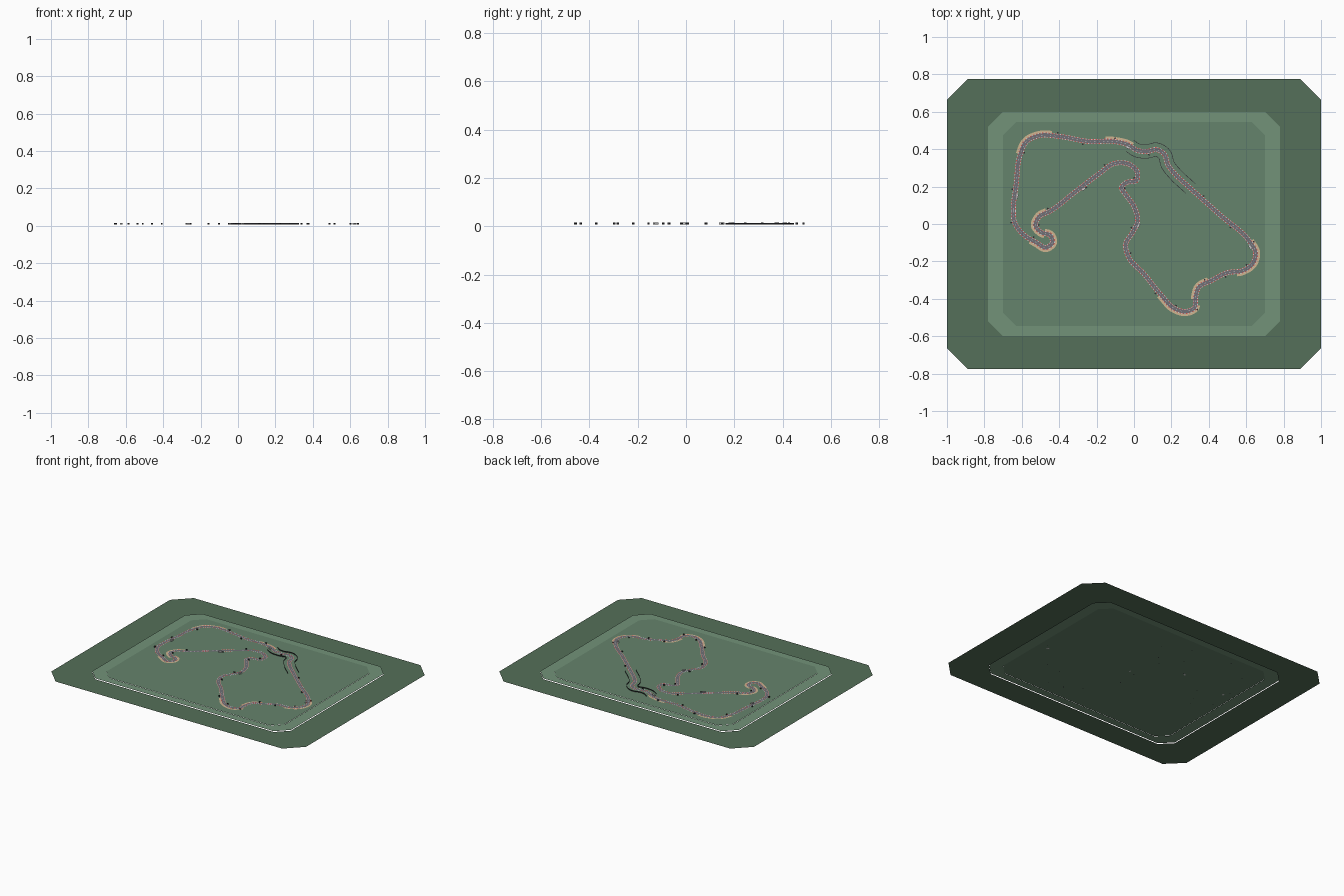
import bpy, bmesh, math
from mathutils import Vector

if "Cube" in bpy.data.objects:
    bpy.data.objects.remove(bpy.data.objects["Cube"])

# circuit centreline control points, clockwise from the left straight
P = [Vector(p) for p in [
    (-.645, .078), (-.63, .21), (-.608, .372), (-.576, .44), (-.506, .473), (-.4, .468),
    (-.238, .441), (-.104, .441), (-.035, .425), (.019, .393), (.072, .388), (.12, .398),
    (.163, .372), (.18, .318), (.217, .27), (.297, .195), (.458, .05), (.618, -.094),
    (.65, -.152), (.635, -.211), (.581, -.249), (.5, -.26), (.415, -.302), (.345, -.34),
    (.329, -.393), (.324, -.447), (.276, -.468), (.217, -.452), (.147, -.382), (.056, -.27),
    (-.03, -.174), (-.045, -.11), (-.008, -.045), (.019, .013), (-.003, .099), (-.045, .158),
    (-.067, .195), (-.04, .222), (.013, .233), (.019, .275), (-.024, .318), (-.104, .324),
    (-.185, .27), (-.319, .168), (-.452, .067), (-.506, .04), (-.527, -.008), (-.495, -.045),
    (-.447, -.061), (-.436, -.099), (-.469, -.126), (-.522, -.099), (-.597, -.051), (-.64, .013)]]
N = len(P)


def slope(i):
    a, b, c = P[i - 1], P[i % N], P[(i + 1) % N]
    d0, d1 = (b - a).length, (c - b).length
    return ((c - b) / d1 * d0 + (b - a) / d0 * d1) / (d0 + d1)


def point(t):
    i = int(t) % N
    u = t - int(t)
    a, b = P[i], P[(i + 1) % N]
    d = (b - a).length
    return (a * (2*u**3 - 3*u*u + 1) + slope(i) * d * (u**3 - 2*u*u + u)
            + b * (3*u*u - 2*u**3) + slope((i + 1) % N) * d * (u**3 - u*u))


def frame(t):
    t %= N
    tangent = (point((t + .02) % N) - point((t - .02) % N)).normalized()
    return point(t), Vector((-tangent.y, tangent.x))


# evenly spaced stations round the lap
ts = []
for i in range(N):
    n = max(2, round((P[(i + 1) % N] - P[i]).length / .008))
    ts += [i + k / n for k in range(n)]
if len(ts) % 2:
    ts.pop()
stations = [frame(t) for t in ts]
M = len(ts)


def mat(name, c):
    m = bpy.data.materials.new(name)
    m.diffuse_color = (*c, 1)
    m.use_nodes = True
    m.node_tree.nodes["Principled BSDF"].inputs["Base Color"].default_value = m.diffuse_color
    return m


def add(name, verts, faces, m):
    me = bpy.data.meshes.new(name)
    me.from_pydata(verts, [], faces)
    me.materials.append(m)
    ob = bpy.data.objects.new(name, me)
    bpy.context.collection.objects.link(ob)
    return ob


def ribbon(name, a, za, b, zb, m, keep=lambda k: True):
    """Strip along the lap between two side offsets (left positive)."""
    verts, faces = [], []
    for k in range(M):
        if not keep(k):
            continue
        j = len(verts)
        for q, (o, z) in ((k, (a, za)), (k, (b, zb)), ((k + 1) % M, (b, zb)), ((k + 1) % M, (a, za))):
            p, nrm = stations[q]
            verts.append((*(p + nrm * o), z))
        faces.append((j, j + 1, j + 2, j + 3) if a > b else (j + 3, j + 2, j + 1, j))
    ob = add(name, verts, faces, m)
    bm = bmesh.new()
    bm.from_mesh(ob.data)
    bmesh.ops.remove_doubles(bm, verts=bm.verts, dist=1e-5)
    bm.to_mesh(ob.data)
    bm.free()


def octagon(x, y, c, z):
    return [(x, y - c, z), (x - c, y, z), (c - x, y, z), (-x, y - c, z),
            (-x, c - y, z), (c - x, -y, z), (x - c, -y, z), (x, c - y, z)]


def boxes(name, items, m):
    bm = bmesh.new()
    for p, nrm, w, l, z0, z1 in items:
        r = bmesh.ops.create_cube(bm, size=1)
        side = Vector((nrm.y, -nrm.x))
        for v in r['verts']:
            q = p + nrm * v.co.x * w + side * v.co.y * l
            v.co = (q.x, q.y, z0 + (v.co.z + .5) * (z1 - z0))
    bmesh.ops.recalc_face_normals(bm, faces=bm.faces)
    add(name, [], [], m)
    bm.to_mesh(bpy.data.objects[name].data)
    bm.free()


dark_grass = mat("dark_grass", (.09, .16, .10))
light_grass = mat("light_grass", (.17, .29, .19))
mid_grass = mat("mid_grass", (.13, .23, .15))
tarmac = mat("tarmac", (.16, .16, .18))
gravel = mat("gravel", (.62, .46, .28))
red = mat("kerb_red", (.65, .08, .07))
white = mat("white", (.85, .85, .85))
black = mat("black", (.03, .03, .035))

# ground: two rings and an infield slab surface
ring = [(i, (i + 1) % 8, (i + 1) % 8 + 8, i + 8) for i in range(8)]
add("outer_ground", octagon(1, .775, .11, 0) + octagon(.78, .6, .08, 0), ring, dark_grass)
add("verge", octagon(.78, .6, .08, .006) + octagon(.7, .545, .07, .006), ring, light_grass)
add("infield", octagon(.7, .545, .07, .0075), [tuple(range(8))], mid_grass)

# road, kerbs and painted centre dashes
H = .0095
ribbon("road", H, .01, -H, .01, tarmac)
for s, side in ((1, "left"), (-1, "right")):
    ribbon("kerb_red_" + side, s*H, .0105, s*(H + .0035), .0105, red, lambda k: k % 2 == 0)
    ribbon("kerb_white_" + side, s*H, .0105, s*(H + .0035), .0105, white, lambda k: k % 2 == 1)
ribbon("centre_dashes", .001, .0106, -.001, .0106, white, lambda k: k % 3 == 0)

# gravel traps outside the corners: start, end, side
for i, (a, b, s) in enumerate([(2, 4.6, 1), (6.6, 8.3, 1), (17, 20.3, 1), (22.2, 24, -1),
                               (24.6, 28, 1), (44.2, 47.3, -1), (47.3, 51.3, 1)]):
    ribbon("gravel_trap_%d" % i, s*(H + .0035), .009, s*(H + .015), .009, gravel,
           lambda k: a <= ts[k] <= b)

# barriers along the winding section
for s, side in ((1, "left"), (-1, "right")):
    ribbon("barrier_" + side, s*.036, .0075, s*.036, .014, black, lambda k: 8.2 <= ts[k] <= 15)
    ribbon("barrier_cap_" + side, s*.0345, .014, s*.0375, .014, black, lambda k: 8.2 <= ts[k] <= 15)

# trackside posts
posts = []
for i, t in enumerate([.8, 2.2, 4.9, 5.8, 7, 10.1, 15.4, 16.4, 17.2, 19.5, 21.2, 22.4, 25, 27, 28.2,
                       30.2, 32.3, 36, 38.2, 41.5, 42.6, 44, 46, 51.3, 53]):
    p, nrm = frame(t)
    posts.append((p + nrm * .018 * (-1)**i, nrm, .008, .008, .0075, .0155))
boxes("marshal_posts", posts, black)

# small white trackside huts
huts = []
for t, o in ((.55, -.015), (8.15, -.014), (17.4, -.015), (32.7, -.012), (42.7, .016)):
    p, nrm = frame(t)
    huts.append((p + nrm * o, nrm, .01, .022, .0075, .016))
boxes("trackside_huts", huts, white)
